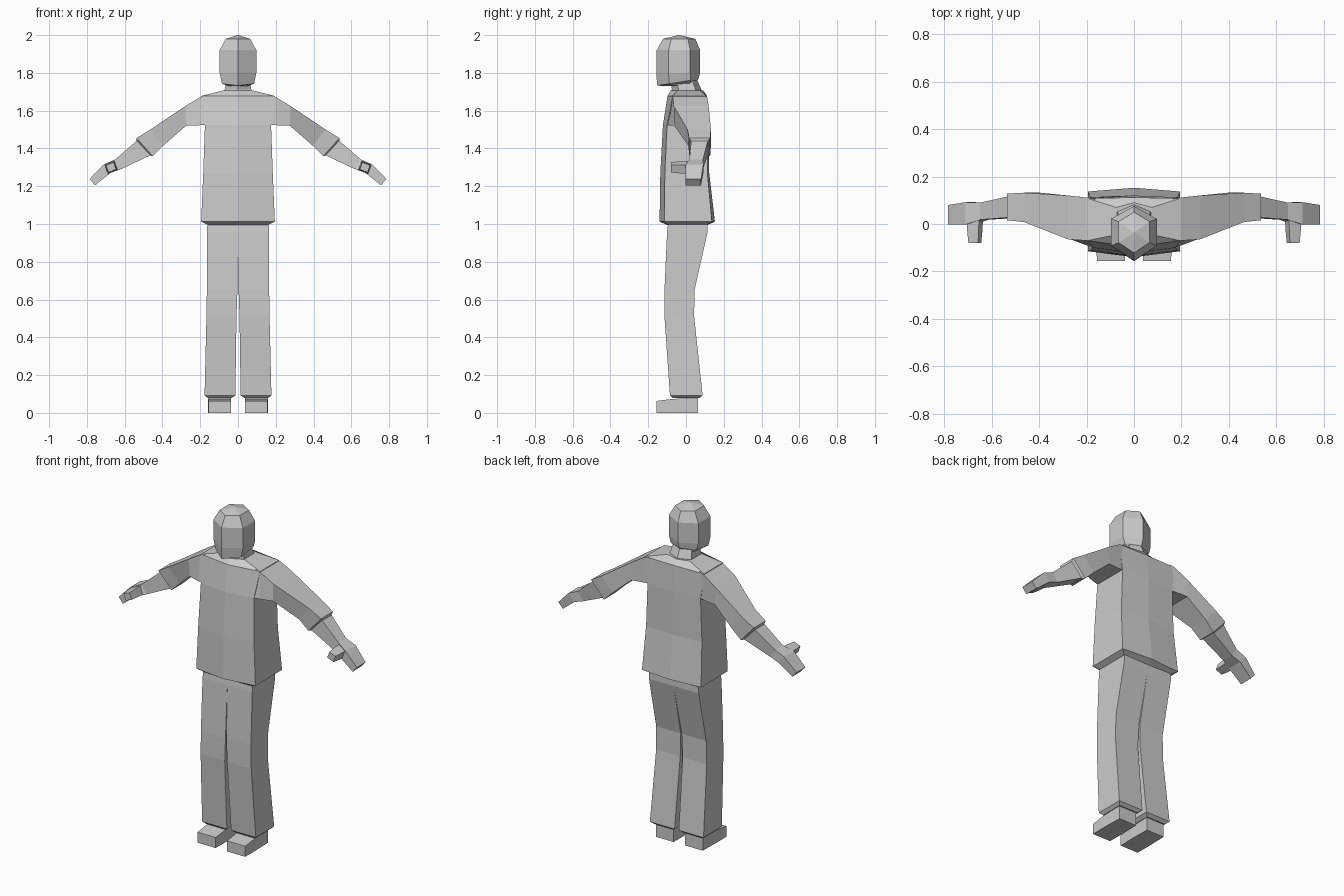
import bpy
import bmesh


def loft(name, rings, mirror=False):
    """Skin a list of equal-length rings, cap both ends, optionally mirror over x."""
    bm = bmesh.new()
    vs = [[bm.verts.new(p) for p in ring] for ring in rings]
    n = len(vs[0])
    for a, b in zip(vs, vs[1:]):
        for i in range(n):
            j = (i + 1) % n
            bm.faces.new((a[i], a[j], b[j], b[i]))
    bm.faces.new(vs[0])
    bm.faces.new(vs[-1])
    bmesh.ops.recalc_face_normals(bm, faces=bm.faces)
    mesh = bpy.data.meshes.new(name)
    bm.to_mesh(mesh)
    bm.free()
    ob = bpy.data.objects.new(name, mesh)
    bpy.context.collection.objects.link(ob)
    if mirror:
        m = ob.modifiers.new("Mirror", 'MIRROR')
        m.use_mirror_merge = False
    return ob


def hexring(z, w, fc, fm, bc, bm_, tilt=0.0):
    """Six-sided body section: front/back corners plus front/back centre ridge."""
    pts = [(-w, fc), (0, fm), (w, fc), (w, bc), (0, bm_), (-w, bc)]
    return [(x, y, z + tilt * y) for x, y in pts]


def limb(tx, tz, bx, bz, f_top, f_bot, back):
    """Four-sided arm section from top and bottom points."""
    return [(tx, f_top, tz), (bx, f_bot, bz), (bx, back, bz), (tx, back, tz)]


def box(x0, x1, y0, y1, z):
    return [(x0, y0, z), (x1, y0, z), (x1, y1, z), (x0, y1, z)]


# Head: hexagonal with a low pointed crown
loft("head", [
    hexring(1.735, 0.055, -0.06, -0.10, 0.02, 0.05, 0.05),
    hexring(1.757, 0.085, -0.09, -0.153, 0.025, 0.065, 0.16),
    hexring(1.80, 0.097, -0.092, -0.157, 0.022, 0.075),
    hexring(1.92, 0.097, -0.092, -0.155, 0.022, 0.075),
    hexring(1.98, 0.065, -0.078, -0.122, 0.01, 0.05),
    hexring(2.0, 0.002, -0.037, -0.038, -0.035, -0.034)])

# Neck
loft("neck", [
    hexring(1.67, 0.075, -0.045, -0.08, 0.06, 0.09),
    hexring(1.715, 0.07, -0.04, -0.075, 0.05, 0.08),
    hexring(1.77, 0.06, -0.05, -0.085, 0.03, 0.055)])

# Jacket body with turned-in hem
loft("jacket", [
    hexring(0.995, 0.16, -0.095, -0.10, 0.11, 0.115),
    hexring(1.013, 0.195, -0.115, -0.14, 0.137, 0.153),
    hexring(1.27, 0.184, -0.112, -0.136, 0.113, 0.123),
    hexring(1.525, 0.175, -0.10, -0.122, 0.113, 0.12),
    hexring(1.678, 0.195, -0.07, -0.098, 0.108, 0.112),
    hexring(1.708, 0.075, -0.045, -0.08, 0.07, 0.09)])

# Sleeves ending in a stepped cuff
loft("sleeve", [
    limb(0.165, 1.683, 0.165, 1.525, -0.072, -0.10, 0.108),
    limb(0.20, 1.672, 0.20, 1.523, -0.070, -0.09, 0.112),
    limb(0.278, 1.625, 0.275, 1.52, -0.065, -0.062, 0.12),
    limb(0.464, 1.50, 0.395, 1.415, 0.008, 0.012, 0.132),
    limb(0.537, 1.455, 0.452, 1.36, 0.016, 0.018, 0.128),
    limb(0.537, 1.44, 0.465, 1.362, 0.03, 0.03, 0.115)], True)

# Forearm and hand
loft("forearm_and_hand", [
    limb(0.525, 1.45, 0.455, 1.368, 0.028, 0.028, 0.118),
    limb(0.65, 1.342, 0.615, 1.292, 0.018, 0.018, 0.09),
    limb(0.712, 1.315, 0.672, 1.272, -0.002, -0.002, 0.092),
    limb(0.786, 1.238, 0.757, 1.205, -0.002, -0.002, 0.08)], True)

# Thumb pointing forward
loft("thumb", [
    [(x + 0.672, y, z + 1.30) for x, z in
     ((-s, -0.4 * s), (0.5 * s, -s), (s, 0.4 * s), (-0.5 * s, s))]
    for y, s in ((0.04, 0.036), (-0.03, 0.032), (-0.08, 0.027))], True)

# Trouser legs
loft("trouser_leg", [
    box(0.0, 0.162, -0.095, 0.115, 1.005),
    box(0.0, 0.164, -0.10, 0.115, 0.96),
    box(0.003, 0.165, -0.114, 0.045, 0.65),
    box(0.008, 0.167, -0.114, 0.043, 0.51),
    box(0.014, 0.177, -0.085, 0.088, 0.093),
    box(0.035, 0.16, -0.07, 0.07, 0.078)], True)

# Shoes: blocks with a slightly lower toe
loft("shoe", [
    [(x0, y, 0), (x1, y, 0), (x1, y, top), (x0, y, top)]
    for y, x0, x1, top in ((-0.157, 0.038, 0.157, 0.063),
                           (-0.07, 0.036, 0.158, 0.074),
                           (0.063, 0.038, 0.155, 0.08))], True)
